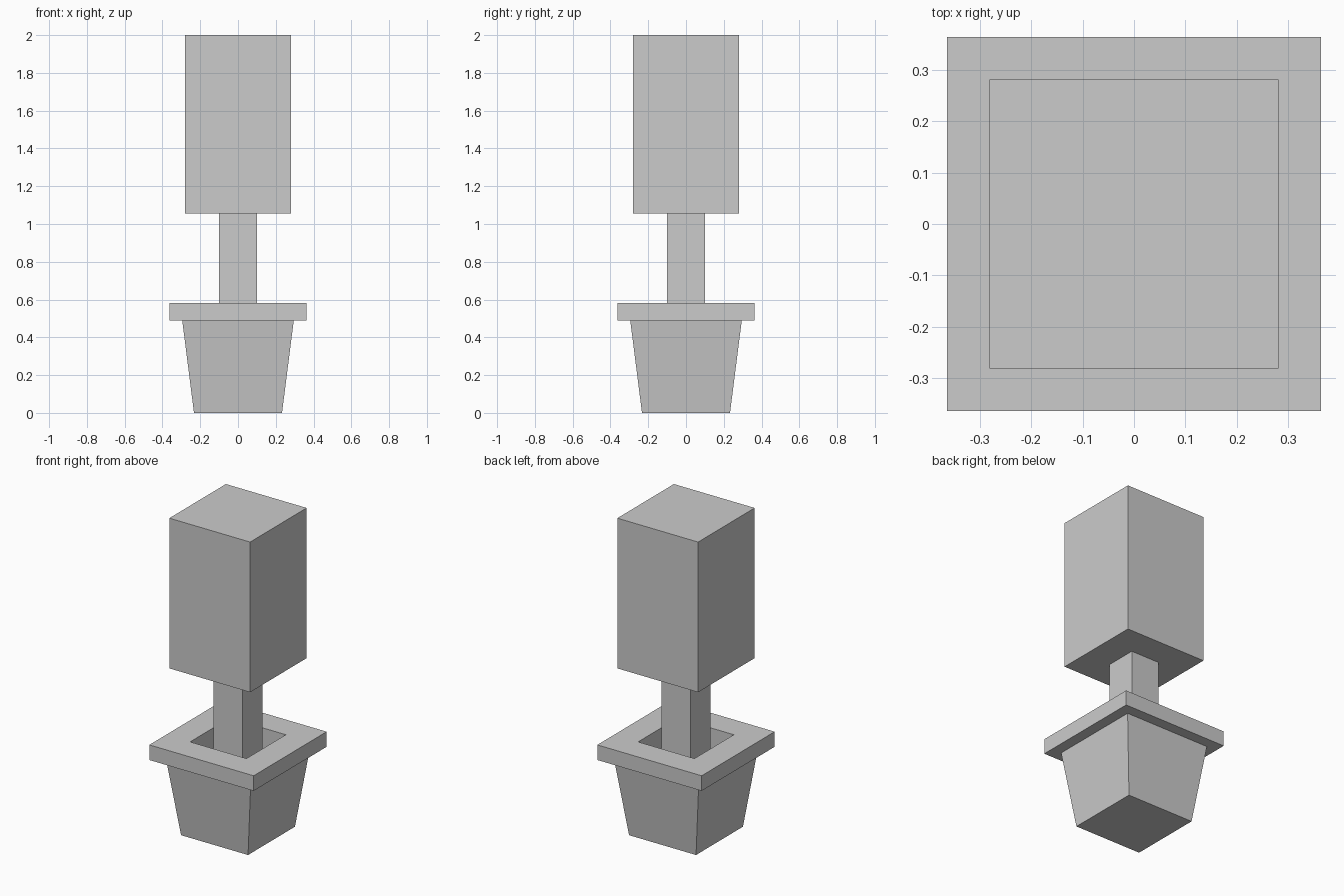
import bpy
import bmesh

if "Cube" in bpy.data.objects:
    bpy.data.objects.remove(bpy.data.objects["Cube"])


def lofted(name, rings):
    """Square loft through (half_width, z) rings, capped at both ends."""
    bm = bmesh.new()
    loops = [[bm.verts.new((sx * h, sy * h, z))
              for sx, sy in ((-1, -1), (1, -1), (1, 1), (-1, 1))]
             for h, z in rings]
    for a, b in zip(loops, loops[1:]):
        for i in range(4):
            j = (i + 1) % 4
            bm.faces.new((a[i], a[j], b[j], b[i]))
    bm.faces.new(loops[0][::-1])
    bm.faces.new(loops[-1])
    bmesh.ops.recalc_face_normals(bm, faces=bm.faces)
    mesh = bpy.data.meshes.new(name)
    bm.to_mesh(mesh)
    bm.free()
    obj = bpy.data.objects.new(name, mesh)
    bpy.context.collection.objects.link(obj)
    return obj


SOIL_Z = 0.40

# Tapered pot with overhanging rim and sunken opening
lofted("pot", [(0.233, 0.0), (0.295, 0.488), (0.363, 0.488),
               (0.363, 0.583), (0.196, 0.583), (0.196, SOIL_Z)])

# Trunk rising out of the pot
lofted("trunk", [(0.10, SOIL_Z), (0.10, 1.055)])

# Box-shaped crown of leaves
lofted("foliage", [(0.281, 1.055), (0.281, 2.0)])
